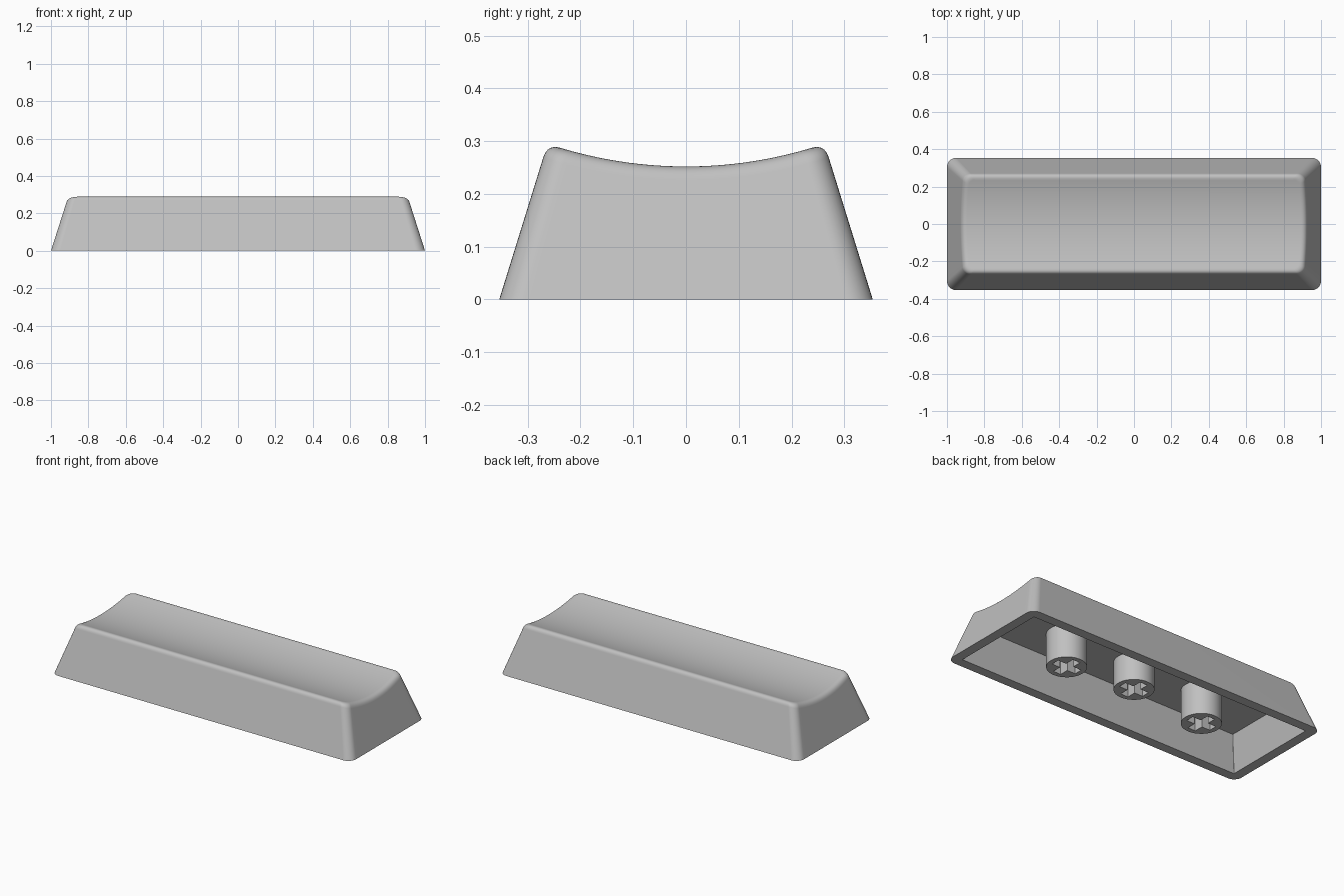
import bpy, bmesh, math
from mathutils import Vector

if "Cube" in bpy.data.objects:
    bpy.data.objects.remove(bpy.data.objects["Cube"])

grey = bpy.data.materials.new("light_grey")
grey.diffuse_color = (0.53, 0.53, 0.53, 1)
grey.use_nodes = True
grey.node_tree.nodes["Principled BSDF"].inputs["Base Color"].default_value = grey.diffuse_color


def finish(name, bm):
    bmesh.ops.recalc_face_normals(bm, faces=bm.faces)
    me = bpy.data.meshes.new(name)
    bm.to_mesh(me)
    bm.free()
    me.materials.append(grey)
    ob = bpy.data.objects.new(name, me)
    bpy.context.collection.objects.link(ob)
    bpy.ops.object.select_all(action='DESELECT')
    ob.select_set(True)
    bpy.context.view_layer.objects.active = ob
    bpy.ops.object.shade_smooth_by_angle(angle=math.radians(30))
    return ob


def rounded_rect(hx, hy, r, arc=8, side=24):
    """Right half from front to back, then its mirror, so point i pairs with n-1-i."""
    half = []
    for k in range(arc + 1):
        a = math.pi / 2 * k / arc
        half.append((hx - r + r * math.sin(a), -hy + r - r * math.cos(a)))
    for k in range(1, side):
        half.append((hx, (-hy + r) + 2 * (hy - r) * k / side))
    half += [(x, -y) for x, y in half[arc::-1]]
    return half + [(-x, y) for x, y in reversed(half)]


def dish(y):
    return 0.252 + 0.82 - math.sqrt(0.82 ** 2 - y * y)


N = len(rounded_rect(1, 0.354, 0.05))


def wall_point(i, z, inset=0.0):
    ring = rounded_rect(1 - 0.32 * z - inset, 0.354 - 0.31 * z - inset,
                        0.05 - 0.03 * z - 0.4 * inset)
    return Vector((*ring[i], z))


# Cap shell: ceiling, inner wall, rim, outer wall, rounded top edge, dished top
FILLET, STEPS = 0.026, 8
rings = [[Vector((*p, z)) for p in rounded_rect(hx, hy, r)] for hx, hy, r, z in
         ((0.892, 0.246, 0.003, 0.2), (0.942, 0.296, 0.003, 0), (1, 0.354, 0.05, 0))]
upper = [[] for _ in range(STEPS + 1)]
for i in range(N):
    z = 0.27
    for _ in range(6):
        z = dish(wall_point(i, z).y)
    corner, low = wall_point(i, z), wall_point(i, z - FILLET)
    top = wall_point(i, z, FILLET)
    top.z = dish(top.y)
    for s in range(STEPS + 1):
        t = s / STEPS
        upper[s].append(low * (1 - t) ** 2 + corner * 2 * t * (1 - t) + top * t * t)
rings += upper

bm = bmesh.new()
loops = [[bm.verts.new(p) for p in ring] for ring in rings]
for a, b in zip(loops, loops[1:]):
    for i in range(N):
        j = (i + 1) % N
        bm.faces.new((a[i], a[j], b[j], b[i]))
for cap in (loops[0], loops[-1]):
    for i in range(N // 2 - 1):
        bm.faces.new((cap[i], cap[i + 1], cap[N - 2 - i], cap[N - 1 - i]))
shell = finish("cap_shell", bm)
shell.modifiers.new("even_normals", 'WEIGHTED_NORMAL').keep_sharp = True


# Stems: round posts with a cross-shaped socket open at the bottom
def stem(name, x, z0, z1=0.205, socket_top=0.185, radius=0.109, arm=0.08, w=0.025):
    bm = bmesh.new()
    circle = [(radius * math.cos(a), radius * math.sin(a))
              for a in (2 * math.pi * k / 48 for k in range(48))]
    cross = []
    for k in range(4):
        c, s = round(math.cos(k * math.pi / 2)), round(math.sin(k * math.pi / 2))
        cross += [(px * c - py * s, px * s + py * c)
                  for px, py in ((arm, -w), (arm, w), (w, w))]
    rim = []
    for outline, top in ((circle, z1), (cross, socket_top)):
        lo = [bm.verts.new((x + px, py, z0)) for px, py in outline]
        hi = [bm.verts.new((x + px, py, top)) for px, py in outline]
        for i in range(len(lo)):
            j = (i + 1) % len(lo)
            f = bm.faces.new((lo[i], lo[j], hi[j], hi[i]))
            rim.append(f.edges[0])
        bm.faces.new(hi)
    rim = [e for e in bm.edges if all(abs(v.co.z - z0) < 1e-6 for v in e.verts)]
    bmesh.ops.triangle_fill(bm, edges=rim, use_beauty=True)
    return finish(name, bm)


stem("middle_stem", 0, 0.035)
stem("left_stem", -0.467, 0.0)
stem("right_stem", 0.467, 0.0)
